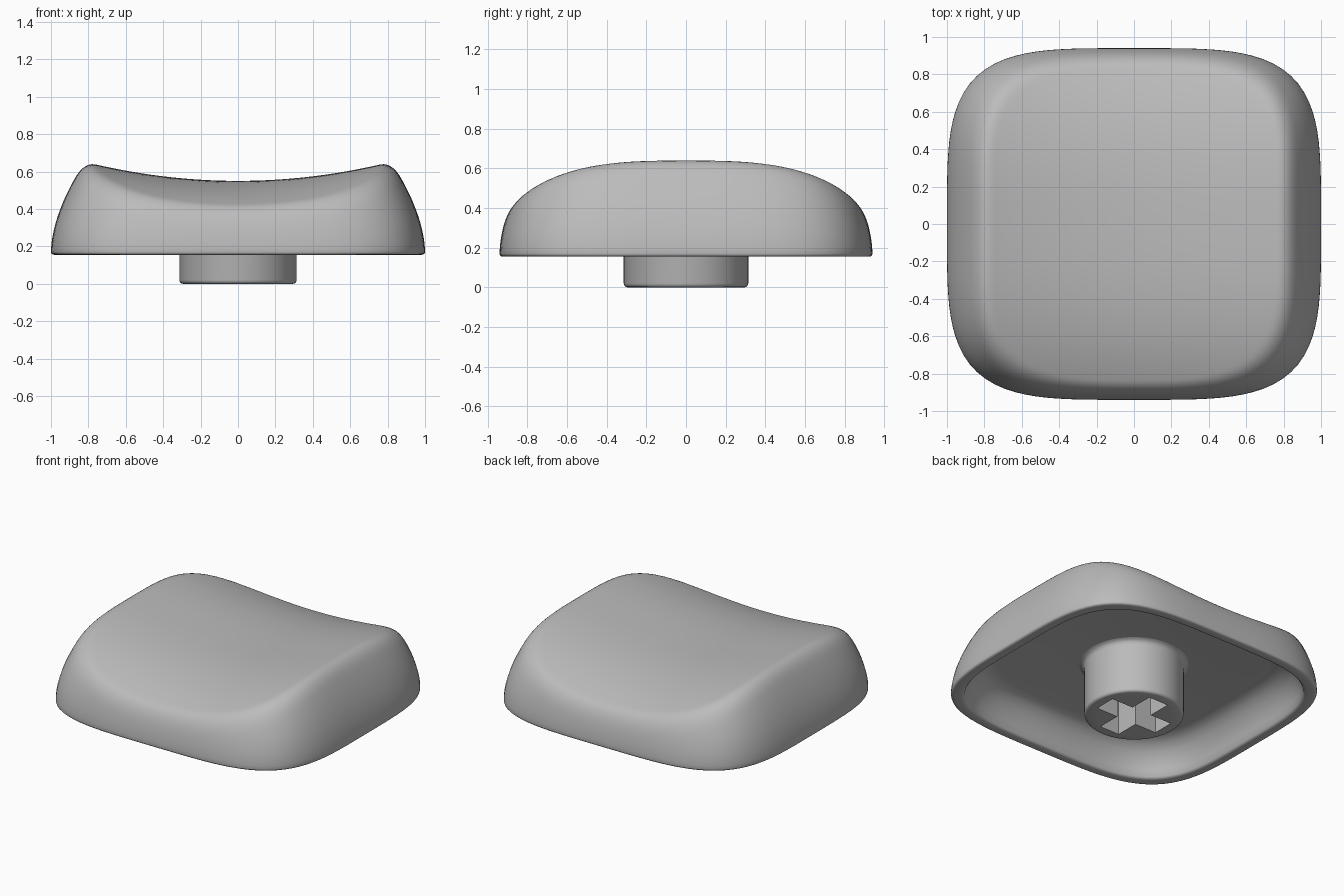
import bpy, bmesh
from math import cos, sin, tau, radians

if "Cube" in bpy.data.objects:
    bpy.data.objects.remove(bpy.data.objects["Cube"])

grey = bpy.data.materials.new("plain grey")
grey.use_nodes = True
grey.diffuse_color = (0.5, 0.5, 0.5, 1)
grey.node_tree.nodes["Principled BSDF"].inputs["Base Color"].default_value = (0.5, 0.5, 0.5, 1)


def make_object(name, bm):
    bmesh.ops.recalc_face_normals(bm, faces=bm.faces)
    mesh = bpy.data.meshes.new(name)
    bm.to_mesh(mesh)
    bm.free()
    mesh.materials.append(grey)
    obj = bpy.data.objects.new(name, mesh)
    bpy.context.collection.objects.link(obj)
    return obj


def loft(name, rings):
    """Skin a list of point rings and close both ends."""
    bm = bmesh.new()
    loops = [[bm.verts.new(p) for p in ring] for ring in rings]
    n = len(loops[0])
    for a, b in zip(loops, loops[1:]):
        for i in range(n):
            j = (i + 1) % n
            bm.faces.new((a[i], a[j], b[j], b[i]))
    bm.faces.new(loops[0])
    bm.faces.new(loops[-1])
    return make_object(name, bm)


def smooth(obj, angle):
    bpy.ops.object.select_all(action='DESELECT')
    obj.select_set(True)
    bpy.context.view_layer.objects.active = obj
    bpy.ops.object.shade_smooth_by_angle(angle=radians(angle))


# Rounded-square outline of the cap
SEGS = 128
HALF_DEPTH = 0.94


def outline(r):
    points = []
    for i in range(SEGS):
        c, s = cos(tau * i / SEGS), sin(tau * i / SEGS)
        k = r / (c ** 4 + s ** 4) ** 0.25
        points.append((k * c, k * s * HALF_DEPTH))
    return points


# Dished top blended softly into the bulging side wall
def cap_height(x, y, r):
    top = 0.55 + 0.09 * (x / 0.77) ** 2 - 0.203 * abs(y) ** 2.74
    wall = 0.17 + 1.28 * max(0, 1 - r) ** 0.573
    blend = 0.1
    h = max(0, blend - abs(top - wall)) / blend
    return min(top, wall) - h * h * blend / 4


# Cap shell: outer skin, rounded lip, then the hollow underside
radii = [0.04 + 0.06 * i for i in range(11)]
radii += [1 - 0.34 * (1 - i / 28) ** 1.8 for i in range(1, 29)]
rings = [[(x, y, cap_height(x, y, r)) for x, y in outline(r)] for r in radii]
inside = [(0.998, 0.162), (0.992, 0.157), (0.982, 0.155), (0.945, 0.155),
          (0.933, 0.158), (0.925, 0.168), (0.915, 0.21), (0.895, 0.26),
          (0.865, 0.31), (0.83, 0.345), (0.79, 0.367), (0.74, 0.375)]
rings += [[(x, y, z) for x, y in outline(r)] for r, z in inside]
cap = loft("cap_shell", rings)
smooth(cap, 50)

# Round stem with a soft lower edge and a flared root
profile = [(0.295, 0), (0.305, 0.003), (0.311, 0.01), (0.314, 0.02), (0.314, 0.34),
           (0.319, 0.357), (0.33, 0.369), (0.345, 0.375), (0.345, 0.4)]
stem = loft("stem", [[(r * cos(tau * i / 64), r * sin(tau * i / 64), z)
                      for i in range(64)] for r, z in profile])

# Cross-shaped socket cut up into the stem
L, W = 0.24, 0.075
quarter = [(L, -W), (L, W), (W, W)]
cross = []
for _ in range(4):
    cross += quarter
    quarter = [(-y, x) for x, y in quarter]
cutter = loft("socket_cutter", [[(x, y, z) for x, y in cross] for z in (-0.1, 0.36)])
cutter.hide_render = True
cut = stem.modifiers.new("socket", 'BOOLEAN')
cut.operation = 'DIFFERENCE'
cut.solver = 'EXACT'
cut.object = cutter
bpy.context.view_layer.objects.active = stem
bpy.ops.object.modifier_apply(modifier=cut.name)
bpy.data.objects.remove(cutter)
smooth(stem, 35)
